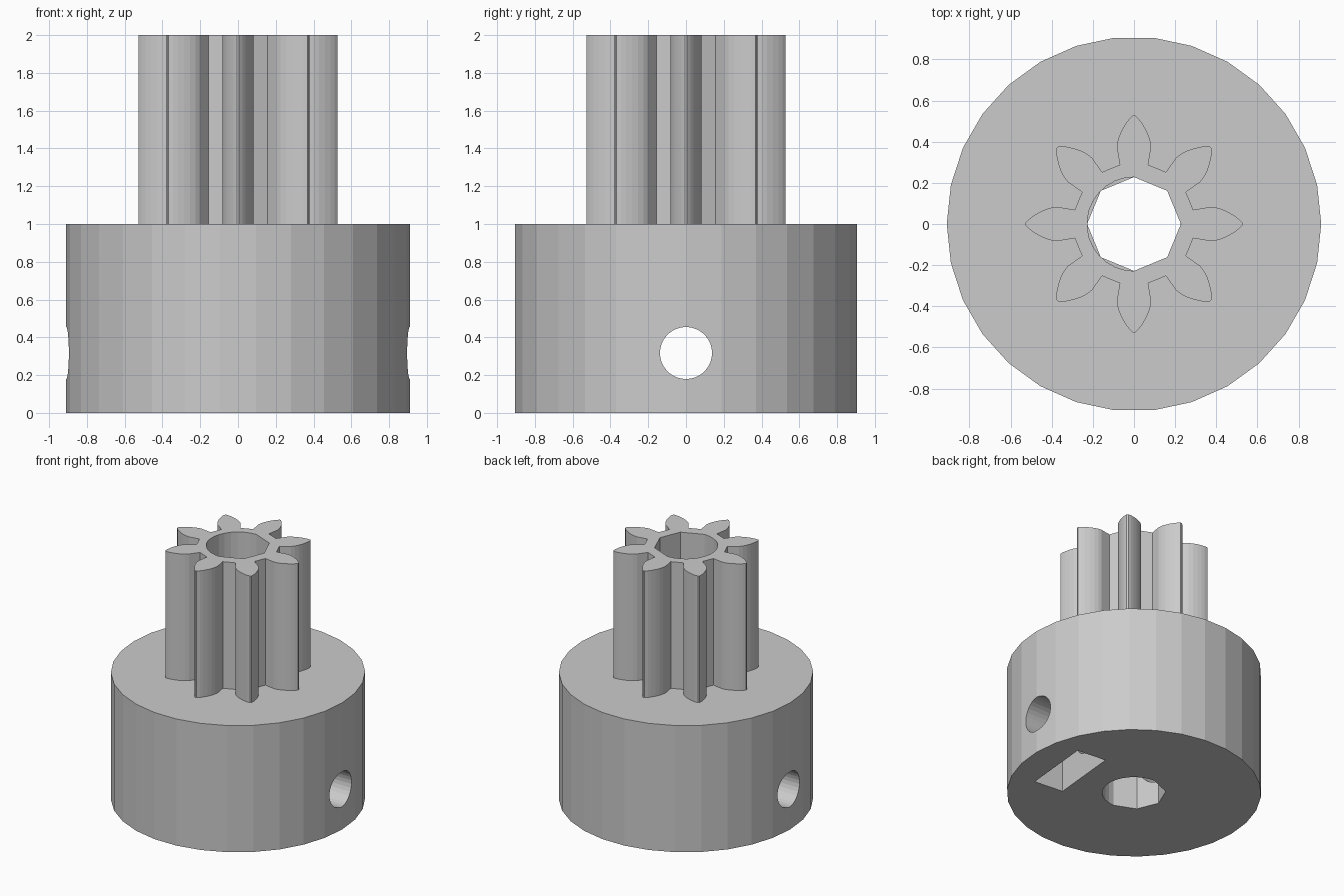
import bpy, bmesh
from math import cos, sin, radians, atan2, hypot
from mathutils import Matrix

if "Cube" in bpy.data.objects:
    bpy.data.objects.remove(bpy.data.objects["Cube"])


def polar(r, deg):
    return (r * cos(radians(deg)), r * sin(radians(deg)))


def prism(name, pts, z0, z1, matrix=None):
    """Extrude a closed outline from z0 to z1."""
    bm = bmesh.new()
    face = bm.faces.new([bm.verts.new((x, y, z0)) for x, y in pts])
    ext = bmesh.ops.extrude_face_region(bm, geom=[face])
    verts = [v for v in ext["geom"] if isinstance(v, bmesh.types.BMVert)]
    bmesh.ops.translate(bm, verts=verts, vec=(0, 0, z1 - z0))
    if matrix:
        bm.transform(matrix)
    bmesh.ops.recalc_face_normals(bm, faces=bm.faces)
    mesh = bpy.data.meshes.new(name)
    bm.to_mesh(mesh)
    bm.free()
    obj = bpy.data.objects.new(name, mesh)
    bpy.context.collection.objects.link(obj)
    return obj


def cut(target, cutter):
    """Subtract the cutter, bake the result and drop the cutter."""
    cutter.hide_render = True
    mod = target.modifiers.new("cut", "BOOLEAN")
    mod.operation = "DIFFERENCE"
    mod.solver = "EXACT"
    mod.object = cutter
    bpy.context.view_layer.update()
    graph = bpy.context.evaluated_depsgraph_get()
    mesh = bpy.data.meshes.new_from_object(target.evaluated_get(graph))
    target.modifiers.clear()
    target.data = mesh
    bpy.data.objects.remove(cutter)


def bore_outline(r, turn):
    """Half smooth arc, half octagon; turn sets the smooth side."""
    angles = [-90 + 12 * i for i in range(15)] + [84, 90, 135, 180, 225]
    angles = sorted(set(angles))
    return [polar(r, a + turn) for a in angles]


# Round hub
hub = prism("hub", [polar(0.91, 12 * i) for i in range(30)], 0, 1)
cut(hub, prism("hub_bore", bore_outline(0.228, 0), -0.1, 1.1))

# Nut slot open at the bottom, turned slightly off the screw axis
slot = [(0.435, -0.27), (0.677, -0.27), (0.677, 0.27), (0.435, 0.27)]
cut(hub, prism("nut_slot", slot, -0.1, 0.59, Matrix.Rotation(radians(-5.4), 4, "Z")))

# Set screw hole running right through along x
along_x = Matrix.Translation((0, 0, 0.317)) @ Matrix.Rotation(radians(90), 4, "Y")
cut(hub, prism("screw_hole", [polar(0.138, 12 * i) for i in range(30)], -1.1, 1.1, along_x))

# Eight-tooth pinion: half tooth as (radial distance, half width), mirrored and repeated
flank = [(0.288, 0.069), (0.372, 0.083), (0.40, 0.080), (0.43, 0.071),
         (0.46, 0.057), (0.49, 0.039), (0.51, 0.024), (0.527, 0.006)]
tooth = [(x, -y) for x, y in flank] + [(x, y) for x, y in reversed(flank)]
outline = [polar(hypot(x, y), atan2(y, x) * 57.29578 + 45 * k)
           for k in range(8) for x, y in tooth]
pinion = prism("pinion", outline, 1, 2)
cut(pinion, prism("pinion_bore", bore_outline(0.228, 180), 0.9, 2.1))
